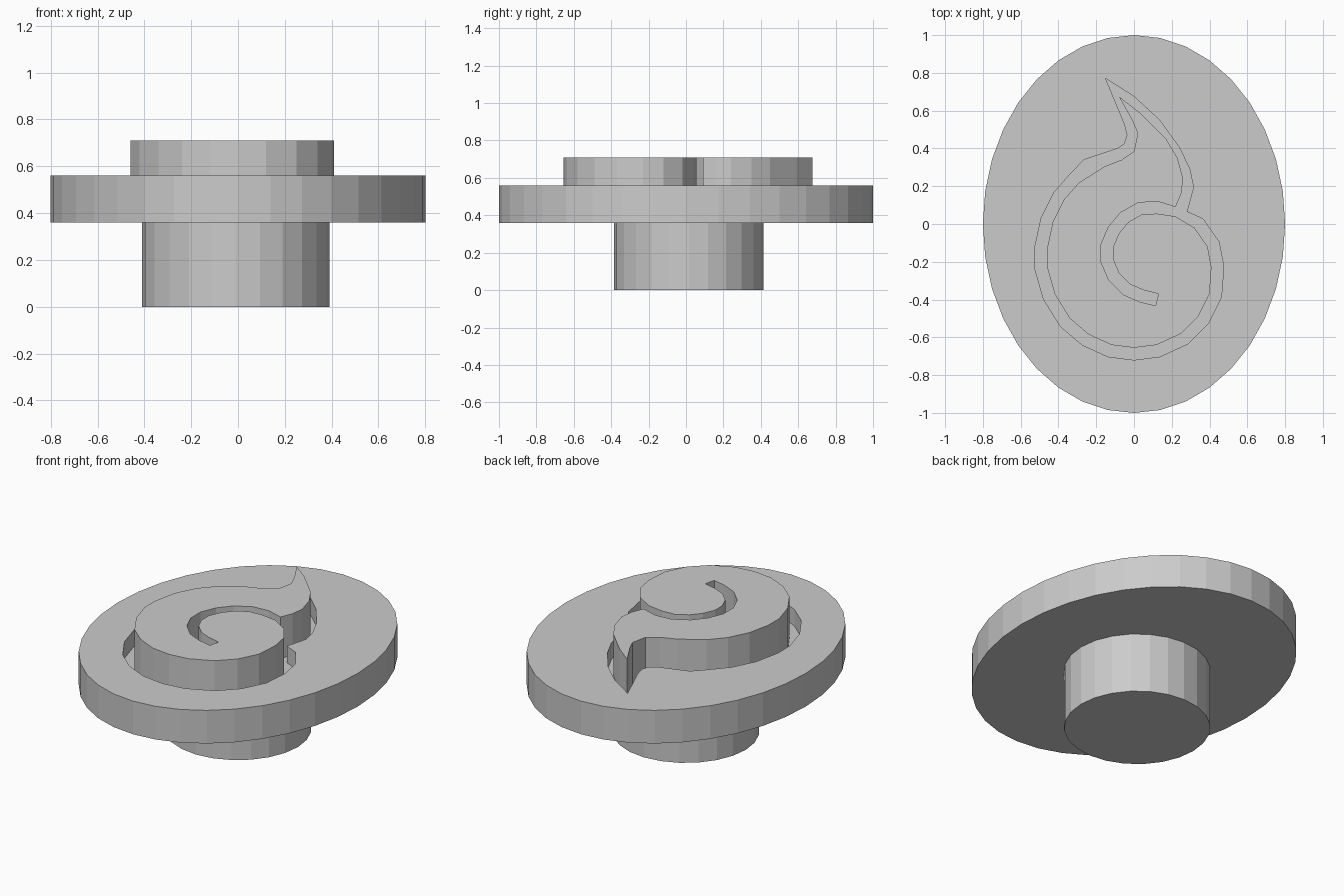
import bpy
import bmesh
from math import cos, sin, tau
from mathutils import Vector

default_cube = bpy.data.objects.get("Cube")
if default_cube:
    bpy.data.objects.remove(default_cube, do_unlink=True)

# Single plain material
grey = bpy.data.materials.new("plain_grey")
grey.use_nodes = True
colour = (0.6, 0.6, 0.6, 1)
grey.diffuse_color = colour
grey.node_tree.nodes["Principled BSDF"].inputs["Base Color"].default_value = colour


def prism(name, outline, bottom, top):
    """Extrude a closed flat outline between two heights."""
    bm = bmesh.new()
    base = bm.faces.new([bm.verts.new((x, y, bottom)) for x, y in outline])
    extruded = bmesh.ops.extrude_face_region(bm, geom=[base], use_keep_orig=True)
    upper = [v for v in extruded["geom"] if isinstance(v, bmesh.types.BMVert)]
    bmesh.ops.translate(bm, verts=upper, vec=(0, 0, top - bottom))
    bmesh.ops.recalc_face_normals(bm, faces=bm.faces)
    mesh = bpy.data.meshes.new(name)
    bm.to_mesh(mesh)
    bm.free()
    mesh.materials.append(grey)
    obj = bpy.data.objects.new(name, mesh)
    bpy.context.collection.objects.link(obj)
    return obj


def ellipse(sides, radius_x, radius_y, centre=(0, 0)):
    """Regular points around an ellipse."""
    angles = [tau * i / sides for i in range(sides)]
    return [(centre[0] + radius_x * cos(a), centre[1] + radius_y * sin(a)) for a in angles]


def offset_left(path, distance):
    """Shift an open path sideways, to the left of its direction."""
    points = [Vector(p) for p in path]
    shifted = []
    for i, point in enumerate(points):
        before = points[max(i - 1, 0)]
        after = points[min(i + 1, len(points) - 1)]
        along = Vector((0, 0))
        for step in (point - before, after - point):
            if step.length > 0:
                along += step.normalized()
        along.normalize()
        shifted.append((point.x - along.y * distance, point.y + along.x * distance))
    return shifted


# Flame edge: inner curl, outer belly, neck and flank
curl = [(.13, -.37), (.05, -.35), (-.02, -.32), (-.08, -.26), (-.11, -.19), (-.11, -.12),
        (-.08, -.05), (-.03, .01), (.04, .05), (.12, .055)]
joint = [(.22, .04)]
belly = [(.32, -.02), (.39, -.12), (.41, -.23), (.4, -.37), (.34, -.49), (.25, -.58),
         (.12, -.64), (0, -.655), (-.12, -.64), (-.24, -.585), (-.34, -.5), (-.42, -.37),
         (-.46, -.23), (-.46, -.13), (-.43, .01), (-.37, .13), (-.29, .22)]
flame_tip = [(-.155, .305), (-.065, .34), (0, .385), (.02, .48), (-.01, .55), (-.08, .675),
             (.03, .59), (.17, .45), (.23, .35), (.26, .24), (.25, .16), (.22, .09)]
recess_tip = [(-.265, .34), (-.085, .4), (-.05, .425), (-.035, .47), (-.05, .53), (-.15, .77),
              (0, .675), (.135, .55), (.24, .405), (.295, .29), (.315, .195), (.28, .065)]

gap = 0.065
spine = curl + joint + belly
shifted = offset_left(spine, gap)
curl_slot = shifted[:len(curl)]
belly_rim = shifted[len(curl) + 1:]

flame_outline = spine + flame_tip + curl_slot[::-1]
recess_outline = belly_rim + recess_tip

# Heights
disc_bottom, recess_floor, disc_top, flame_top = 0.36, 0.46, 0.56, 0.71

# Round handle under the plate
prism("handle", ellipse(24, 0.4, 0.4, (-0.01, 0.015)), 0, disc_bottom)

# Oval plate with the flame-shaped recess cut into it
plate = prism("oval_plate", ellipse(36, 0.8, 1), disc_bottom, disc_top)
cutter = prism("recess_cutter", recess_outline, recess_floor, flame_top)
cutter.hide_render = True
cut = plate.modifiers.new("recess", 'BOOLEAN')
cut.operation = 'DIFFERENCE'
cut.solver = 'EXACT'
cut.object = cutter
bpy.context.view_layer.objects.active = plate
bpy.ops.object.modifier_apply(modifier=cut.name)
bpy.data.objects.remove(cutter, do_unlink=True)

# Raised flame standing in the recess
prism("raised_flame", flame_outline, recess_floor, flame_top)
